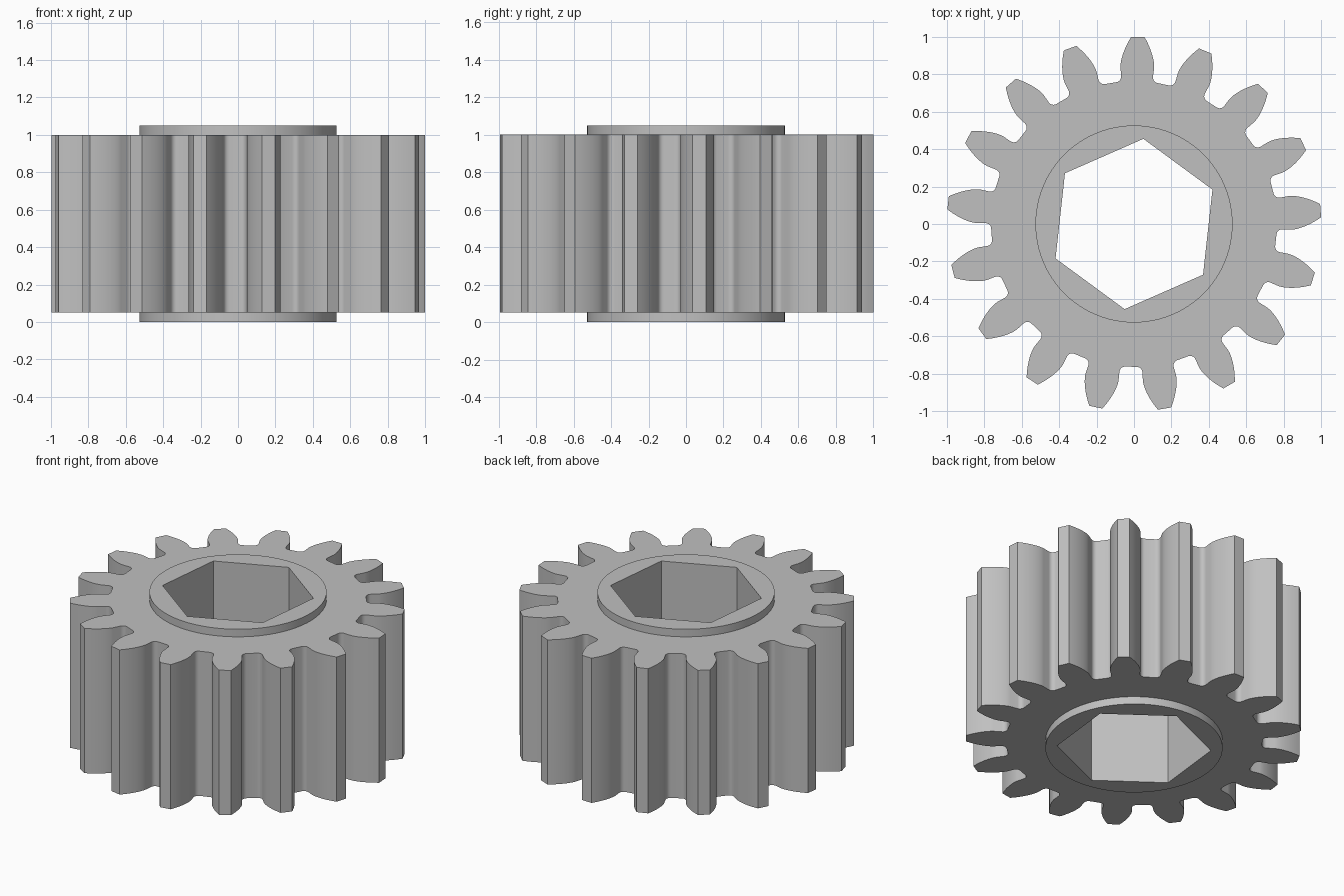
import bpy
import bmesh
from math import pi, sin, cos, tan, acos, asin, sqrt, radians, atan2, hypot

if "Cube" in bpy.data.objects:
    bpy.data.objects.remove(bpy.data.objects["Cube"], do_unlink=True)

# Gear proportions
TEETH = 17
MODULE = 1.001 * 2 / (TEETH + 2)
PITCH_R = MODULE * TEETH / 2
TIP_R = PITCH_R + MODULE
ROOT_R = PITCH_R - 1.25 * MODULE
PRESSURE = radians(20)
BASE_R = PITCH_R * cos(PRESSURE)
FILLET = 0.03
TOOTH_PHASE = radians(88.8)
COLLAR_R, BORE_R = 0.527, 0.458
BORE_PHASE = radians(83.7)
BOTTOM, BODY_LOW, BODY_HIGH, TOP = 0, 0.05, 1.0, 1.05


def involute(angle):
    return tan(angle) - angle


def half_tooth():
    """Polar points from the tip corner, down the flank, round the root fillet."""
    base_half = pi / (2 * TEETH) + involute(PRESSURE)
    points = []
    steps = 10
    for i in range(steps + 1):
        r = TIP_R + (BASE_R - TIP_R) * i / steps
        points.append((r, base_half - involute(acos(min(1, BASE_R / r)))))
    centre_r = ROOT_R + FILLET
    offset = asin(FILLET / centre_r)
    cx, cy = centre_r * cos(base_half + offset), centre_r * sin(base_half + offset)
    for i in range(6):
        a = base_half - pi / 2 - (pi / 2 - offset) * i / 5
        x, y = cx + FILLET * cos(a), cy + FILLET * sin(a)
        points.append((hypot(x, y), atan2(y, x)))
    return points


def gear_outline():
    half = half_tooth()
    tooth = [(r, -a) for r, a in reversed(half)] + half
    return [(r * cos(a + t), r * sin(a + t))
            for t in (TOOTH_PHASE + 2 * pi * k / TEETH for k in range(TEETH))
            for r, a in tooth]


def polygon(radius, sides, phase=0):
    return [(radius * cos(phase + 2 * pi * i / sides),
             radius * sin(phase + 2 * pi * i / sides)) for i in range(sides)]


def ring(bm, outline, z):
    return [bm.verts.new((x, y, z)) for x, y in outline]


def wall(bm, low, high):
    for i in range(len(low)):
        j = (i + 1) % len(low)
        bm.faces.new((low[i], low[j], high[j], high[i]))


def cap(bm, outer, inner):
    """Fill the flat area between two rings at one height."""
    edges = []
    for loop in (outer, inner):
        for i, v in enumerate(loop):
            pair = (v, loop[(i + 1) % len(loop)])
            edges.append(bm.edges.get(pair) or bm.edges.new(pair))
    bmesh.ops.triangle_fill(bm, edges=edges, use_beauty=True)


bm = bmesh.new()
teeth = gear_outline()
collar = polygon(COLLAR_R, 96)
bore = polygon(BORE_R, 6, BORE_PHASE)

# Toothed body
teeth_low, teeth_high = ring(bm, teeth, BODY_LOW), ring(bm, teeth, BODY_HIGH)
wall(bm, teeth_low, teeth_high)

# Hexagonal bore through the full height
bore_low, bore_high = ring(bm, bore, BOTTOM), ring(bm, bore, TOP)
wall(bm, bore_low, bore_high)

# Raised collar on each end
for body, hole, z_body, z_end in ((teeth_low, bore_low, BODY_LOW, BOTTOM),
                                  (teeth_high, bore_high, BODY_HIGH, TOP)):
    foot, rim = ring(bm, collar, z_body), ring(bm, collar, z_end)
    wall(bm, foot, rim)
    cap(bm, body, foot)
    cap(bm, rim, hole)

bmesh.ops.recalc_face_normals(bm, faces=bm.faces[:])
mesh = bpy.data.meshes.new("spur_gear")
bm.to_mesh(mesh)
bm.free()

# Plain grey finish
grey = bpy.data.materials.new("grey_metal")
grey.use_nodes = True
colour = (0.53, 0.53, 0.53, 1)
grey.diffuse_color = colour
grey.node_tree.nodes["Principled BSDF"].inputs["Base Color"].default_value = colour
mesh.materials.append(grey)

gear = bpy.data.objects.new("spur_gear", mesh)
bpy.context.collection.objects.link(gear)
bpy.ops.object.select_all(action="DESELECT")
gear.select_set(True)
bpy.context.view_layer.objects.active = gear
bpy.ops.object.shade_smooth_by_angle(angle=radians(30))
